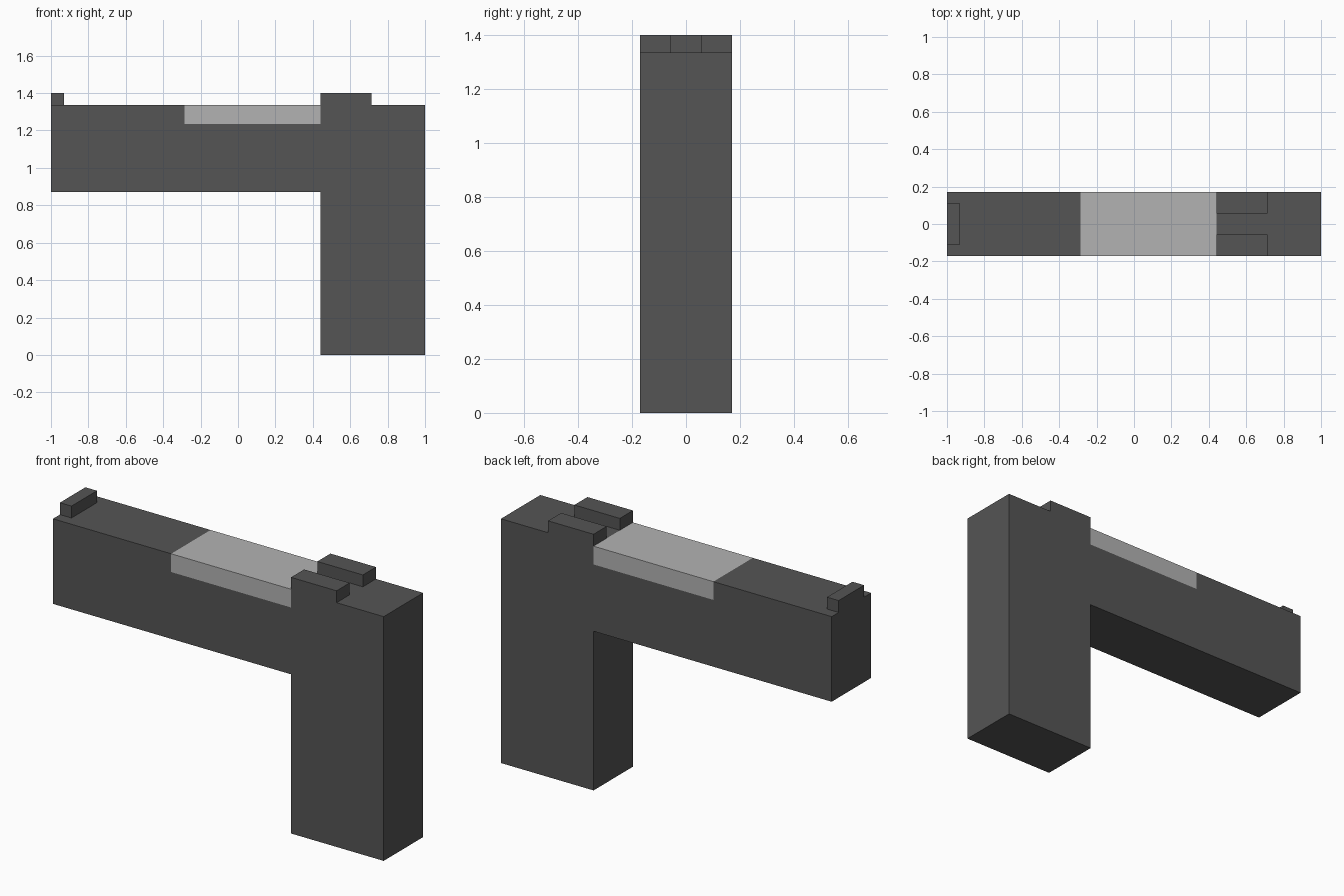
import bpy
import bmesh

if "Cube" in bpy.data.objects:
    bpy.data.objects.remove(bpy.data.objects["Cube"])


def material(name, v):
    m = bpy.data.materials.new(name)
    m.diffuse_color = (v, v, v, 1)
    m.use_nodes = True
    m.node_tree.nodes["Principled BSDF"].inputs["Base Color"].default_value = m.diffuse_color
    return m


dark = material("dark_grey", 0.09)
light = material("light_grey", 0.45)


def extrude_profile(name, profile, y0, y1, mat):
    """Extrude an x-z outline from y0 to y1."""
    bm = bmesh.new()
    face = bm.faces.new([bm.verts.new((x, y0, z)) for x, z in profile])
    ext = bmesh.ops.extrude_face_region(bm, geom=[face])
    verts = [g for g in ext["geom"] if isinstance(g, bmesh.types.BMVert)]
    bmesh.ops.translate(bm, vec=(0, y1 - y0, 0), verts=verts)
    bmesh.ops.recalc_face_normals(bm, faces=bm.faces)
    mesh = bpy.data.meshes.new(name)
    bm.to_mesh(mesh)
    bm.free()
    mesh.materials.append(mat)
    obj = bpy.data.objects.new(name, mesh)
    bpy.context.collection.objects.link(obj)
    return obj


def box(name, x0, x1, y0, y1, z0, z1, mat):
    return extrude_profile(name, [(x0, z0), (x1, z0), (x1, z1), (x0, z1)], y0, y1, mat)


W = 0.17              # half width
TOP, PEAK = 1.335, 1.40
GRIP = 0.44           # front edge of the grip
SLOT, SLOT_Z = -0.285, 1.235

# Body and grip: one L outline with a slot in the top
extrude_profile("body_and_grip", [
    (-1, 0.87), (GRIP, 0.87), (GRIP, 0), (1, 0), (1, TOP),
    (GRIP, TOP), (GRIP, SLOT_Z), (SLOT, SLOT_Z), (SLOT, TOP), (-1, TOP),
], -W, W, dark)

# Light inset filling the slot
box("top_inset", SLOT, GRIP, -W, W, SLOT_Z, TOP, light)

# Front sight and the pair of rear sights
box("front_sight", -1, -0.93, -0.11, 0.11, TOP, PEAK, dark)
for side, y0, y1 in (("front", -W, -0.057), ("back", 0.057, W)):
    box("rear_sight_" + side, GRIP, 0.715, y0, y1, TOP, PEAK, dark)
